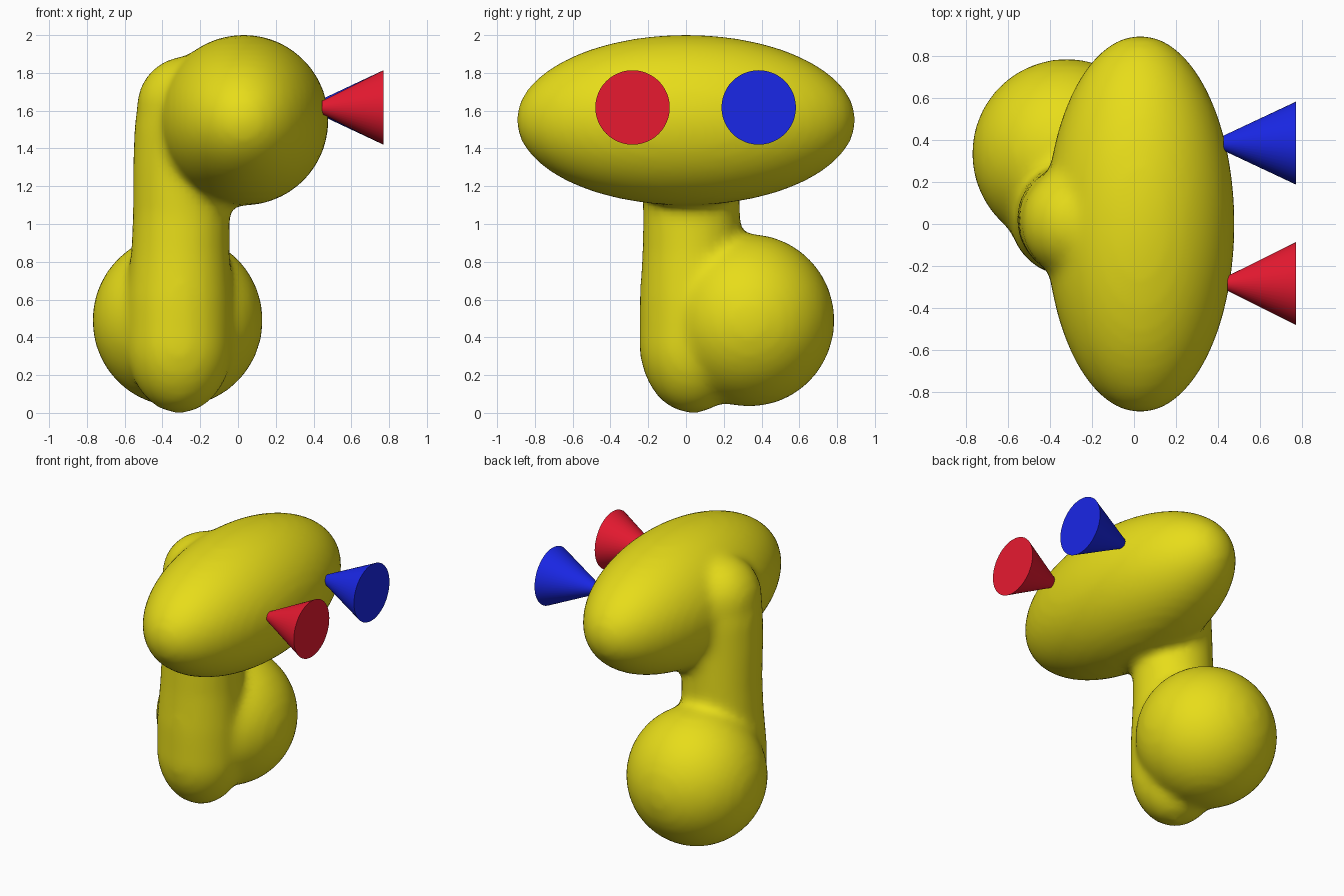
import bpy, bmesh
from math import cos, sin, pi, radians
from mathutils import Matrix, Vector

if "Cube" in bpy.data.objects:
    bpy.data.objects.remove(bpy.data.objects["Cube"])


def paint(obj, name, rgb):
    mat = bpy.data.materials.new(name)
    mat.diffuse_color = (*rgb, 1)
    mat.use_nodes = True
    mat.node_tree.nodes["Principled BSDF"].inputs["Base Color"].default_value = mat.diffuse_color
    obj.data.materials.append(mat)


def make_object(name, bm):
    bmesh.ops.recalc_face_normals(bm, faces=bm.faces)
    mesh = bpy.data.meshes.new(name)
    bm.to_mesh(mesh)
    bm.free()
    obj = bpy.data.objects.new(name, mesh)
    bpy.context.collection.objects.link(obj)
    return obj


def ellipsoid(bm, centre, radii):
    matrix = Matrix.Translation(centre) @ Matrix.Diagonal((*radii, 1))
    bmesh.ops.create_uvsphere(bm, u_segments=48, v_segments=32, radius=1, matrix=matrix)


def tube(bm, stations, sides=40):
    # closed loft of level circles: (x, y, z, radius)
    rings = [[bm.verts.new((x + r * cos(2 * pi * i / sides), y + r * sin(2 * pi * i / sides), z))
              for i in range(sides)] for x, y, z, r in stations]
    for a, b in zip(rings, rings[1:]):
        for i in range(sides):
            j = (i + 1) % sides
            bm.faces.new((a[i], a[j], b[j], b[i]))
    bm.faces.new(rings[0][::-1])
    bm.faces.new(rings[-1])


# body: wide head, upright neck and round belly melted together
bm = bmesh.new()
ellipsoid(bm, (0.03, 0, 1.55), (0.45, 0.9, 0.452))
ellipsoid(bm, (-0.32, 0.335, 0.49), (0.452, 0.452, 0.457))
ellipsoid(bm, (-0.31, 0.035, 0.37), (0.283, 0.283, 0.372))
ellipsoid(bm, (-0.265, 0.01, 1.62), (0.272, 0.27, 0.27))
tube(bm, [(-0.31, 0.035, 0.37, 0.283), (-0.31, 0.035, 0.6, 0.281), (-0.305, 0.03, 0.85, 0.262),
          (-0.3, 0.03, 1.05, 0.258), (-0.295, 0.02, 1.3, 0.262), (-0.28, 0.015, 1.5, 0.27),
          (-0.265, 0.01, 1.62, 0.27)])
body = make_object("body", bm)
remesh = body.modifiers.new("melt", 'REMESH')
remesh.mode = 'VOXEL'
remesh.voxel_size = 0.03
remesh.use_smooth_shade = True
smooth = body.modifiers.new("soften", 'SMOOTH')
smooth.factor = 0.5
smooth.iterations = 10
paint(body, "yellow", (0.8, 0.72, 0.01))


# eyes: cones widening away from the head
def eye(name, y, tip_x, rgb):
    bm = bmesh.new()
    length = 0.77 - tip_x
    matrix = Matrix.Translation(((0.77 + tip_x) / 2, y, 1.617)) @ Matrix.Rotation(radians(90), 4, 'Y')
    bmesh.ops.create_cone(bm, cap_ends=True, segments=48, radius1=0.035, radius2=0.197,
                          depth=length, matrix=matrix)
    obj = make_object(name, bm)
    bpy.ops.object.select_all(action='DESELECT')
    obj.select_set(True)
    bpy.context.view_layer.objects.active = obj
    bpy.ops.object.shade_smooth_by_angle(angle=radians(35))
    paint(obj, name + "_colour", rgb)


eye("red_eye", -0.283, 0.445, (0.8, 0.01, 0.03))
eye("blue_eye", 0.385, 0.425, (0.01, 0.02, 0.8))
